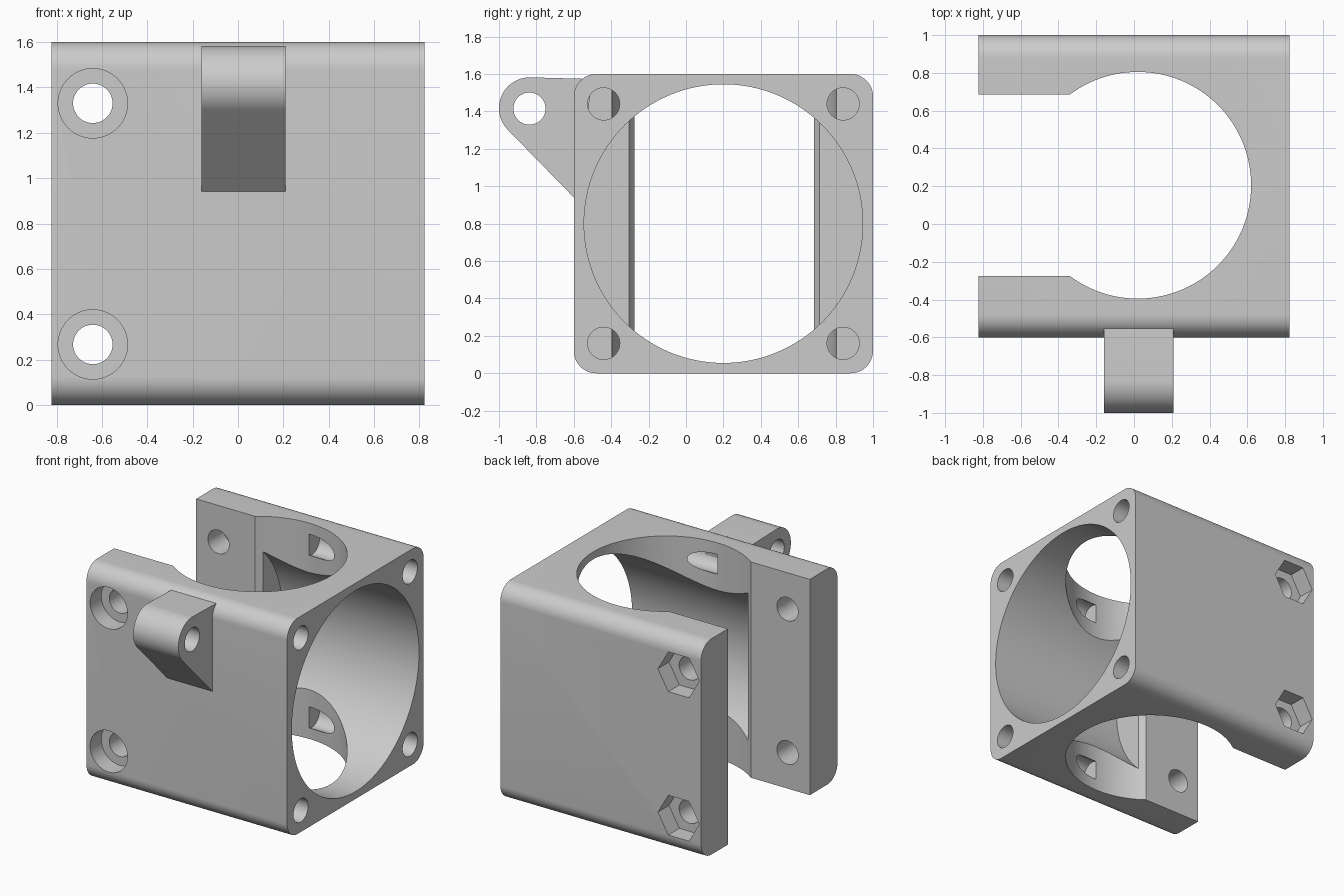
import bpy, bmesh, math
from mathutils import Matrix, Vector

cube = bpy.data.objects.get("Cube")
if cube:
    bpy.data.objects.remove(cube, do_unlink=True)

grey = bpy.data.materials.new("plain grey")
grey.use_nodes = True
colour = (0.6, 0.6, 0.6, 1)
grey.diffuse_color = colour
grey.node_tree.nodes["Principled BSDF"].inputs["Base Color"].default_value = colour

HALF_X = 0.823


def prism(name, outline, x0, x1):
    """Extrude a (y, z) outline along x."""
    bm = bmesh.new()
    face = bm.faces.new([bm.verts.new((x0, y, z)) for y, z in outline])
    ext = bmesh.ops.extrude_face_region(bm, geom=[face])["geom"]
    verts = [v for v in ext if isinstance(v, bmesh.types.BMVert)]
    bmesh.ops.translate(bm, verts=verts, vec=(x1 - x0, 0, 0))
    bmesh.ops.recalc_face_normals(bm, faces=bm.faces)
    return make(name, bm)


def rod(name, start, end, radius, sides=64, spin=0.0):
    """Cylinder or hexagon between two points."""
    a, b = Vector(start), Vector(end)
    bm = bmesh.new()
    turn = (b - a).to_track_quat('Z', 'Y').to_matrix().to_4x4()
    matrix = Matrix.Translation((a + b) / 2) @ turn @ Matrix.Rotation(spin, 4, 'Z')
    bmesh.ops.create_cone(bm, cap_ends=True, segments=sides, radius1=radius,
                          radius2=radius, depth=(b - a).length, matrix=matrix)
    return make(name, bm)


def make(name, bm):
    mesh = bpy.data.meshes.new(name)
    bm.to_mesh(mesh)
    bm.free()
    mesh.materials.append(grey)
    obj = bpy.data.objects.new(name, mesh)
    bpy.context.collection.objects.link(obj)
    return obj


def combine(target, tool, operation='DIFFERENCE'):
    mod = target.modifiers.new(tool.name, 'BOOLEAN')
    mod.operation, mod.object, mod.solver = operation, tool, 'EXACT'
    bpy.context.view_layer.objects.active = target
    bpy.ops.object.modifier_apply(modifier=mod.name)
    bpy.data.objects.remove(tool, do_unlink=True)


def arc(cy, cz, radius, start, stop, steps):
    angles = [math.radians(start + (stop - start) * i / steps) for i in range(steps + 1)]
    return [(cy + radius * math.cos(a), cz + radius * math.sin(a)) for a in angles]


# Block with four rounded long edges
R = 0.12
outline = []
for cy, cz, start in ((1 - R, 1.6 - R, 0), (R - 0.6, 1.6 - R, 90),
                      (R - 0.6, R, 180), (1 - R, R, 270)):
    outline += arc(cy, cz, R, start, start + 90, 12)
body = prism("fan_mount_body", outline, -HALF_X, HALF_X)

# Large side bore, upright bore and open slot
combine(body, rod("side_bore", (-0.296, 0.2, 0.8), (1, 0.2, 0.8), 0.745, 128))
combine(body, rod("upright_bore", (0.02, 0.205, -0.1), (0.02, 0.205, 1.7), 0.6, 128))
slot = [(-0.275, -0.1), (0.685, -0.1), (0.685, 1.7), (-0.275, 1.7)]
combine(body, prism("clamp_slot", slot, -1, 0.02))

# Blind screw holes in the corners of the side face
for y in (-0.44, 0.84):
    for z in (0.16, 1.44):
        combine(body, rod("corner_hole", (0.02, y, z), (1, y, z), 0.086, 48))

# Clamp bolts: through holes, round head recesses and hexagonal nut pockets
for z in (0.267, 1.33):
    combine(body, rod("bolt_hole", (-0.64, -1, z), (-0.64, 1.2, z), 0.087, 48))
    combine(body, rod("head_recess", (-0.64, -0.8, z), (-0.64, -0.47, z), 0.153))
    pocket = rod("nut_pocket", (-0.64, 0.87, z), (-0.64, 1.2, z), 0.17, 6)
    # Point the hexagon corners sideways
    corner = max(pocket.data.vertices, key=lambda v: v.co.z).co
    if corner.z - z > 0.16:
        pocket.data.transform(Matrix.Translation((-0.64, 0, z))
                              @ Matrix.Rotation(math.pi / 6, 4, 'Y')
                              @ Matrix.Translation((0.64, 0, -z)))
    combine(body, pocket)

# Pivot lug on the front
lug_outline = arc(-0.835, 1.417, 0.165, 88, 226, 32) + [(-0.59, 0.93), (-0.5, 1.573)]
lug = prism("pivot_lug", lug_outline, -0.16, 0.21)
combine(lug, rod("pivot_hole", (-0.3, -0.837, 1.415), (0.3, -0.837, 1.415), 0.086, 48))
combine(body, lug, 'UNION')

bpy.ops.object.select_all(action='DESELECT')
body.select_set(True)
bpy.context.view_layer.objects.active = body
bpy.ops.object.shade_smooth_by_angle(angle=math.radians(25))
